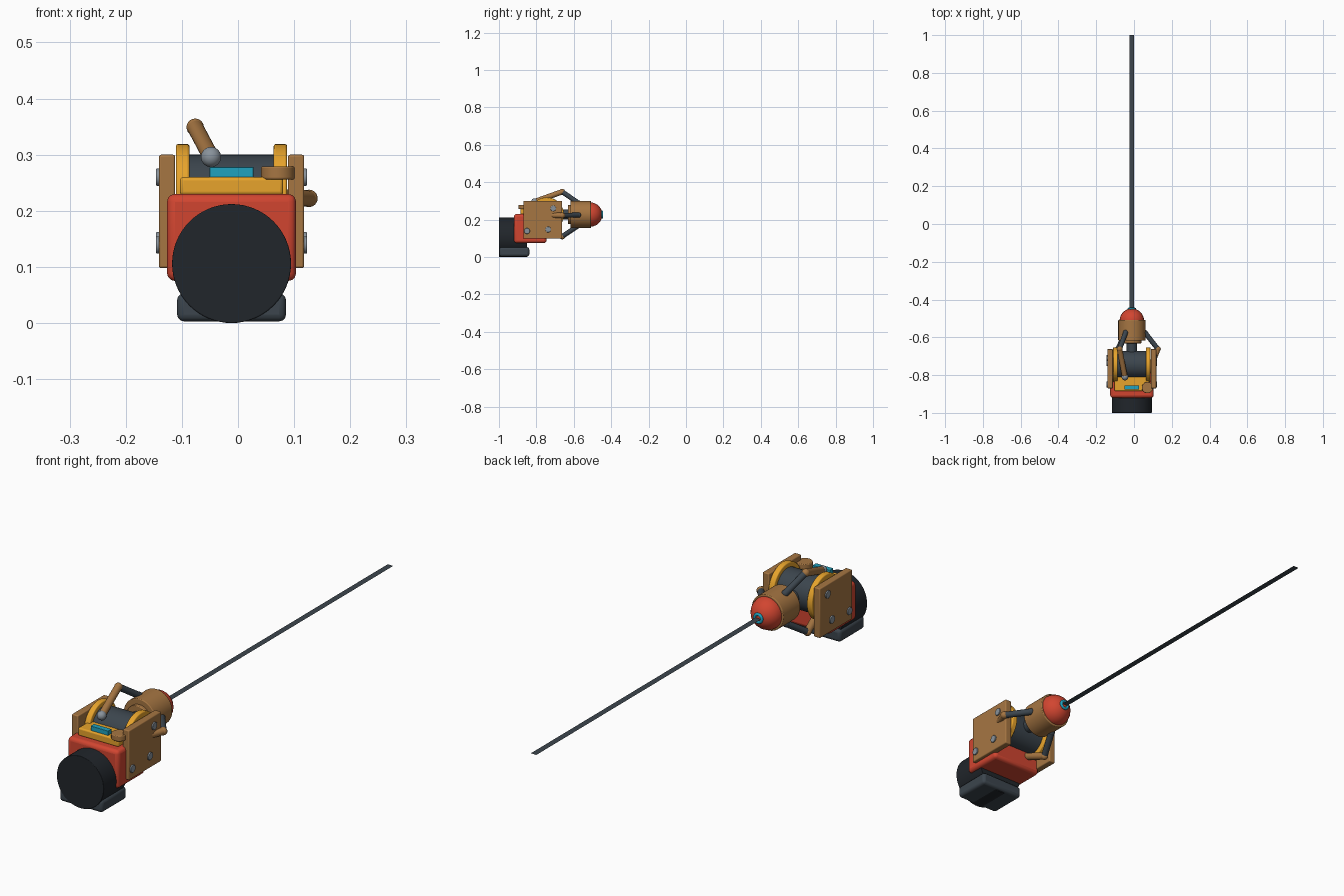
import bpy, math
from mathutils import Vector

if "Cube" in bpy.data.objects:
    bpy.data.objects.remove(bpy.data.objects["Cube"])

CX, AZ = -0.0115, 0.227   # centre line and barrel axis height


def mat(name, rgb):
    m = bpy.data.materials.new(name)
    m.diffuse_color = (*rgb, 1)
    m.use_nodes = True
    m.node_tree.nodes["Principled BSDF"].inputs["Base Color"].default_value = m.diffuse_color
    return m


RED = mat("red", (0.64, 0.06, 0.03))
BROWN = mat("brown", (0.38, 0.18, 0.055))
YELLOW = mat("yellow", (0.80, 0.37, 0.025))
DARK = mat("dark_grey", (0.045, 0.06, 0.075))
BLACK = mat("black", (0.015, 0.019, 0.024))
CYAN = mat("cyan", (0.015, 0.36, 0.52))
STEEL = mat("steel", (0.25, 0.29, 0.33))


def finish(o, name, m, bevel=0.0):
    o.name = name
    o.data.materials.append(m)
    if bevel:
        b = o.modifiers.new("bevel", "BEVEL")
        b.width, b.segments, b.limit_method = bevel, 3, "ANGLE"
    bpy.ops.object.shade_smooth_by_angle(angle=math.radians(40))
    return o


def box(name, m, lo, hi, bevel=0.005):
    lo, hi = Vector(lo), Vector(hi)
    bpy.ops.mesh.primitive_cube_add(size=1, location=(lo + hi) / 2)
    o = bpy.context.object
    o.scale = hi - lo
    bpy.ops.object.transform_apply(location=False, rotation=False, scale=True)
    return finish(o, name, m, bevel)


def rod(name, m, a, b, r, bevel=0.0, sides=32):
    a, b = Vector(a), Vector(b)
    bpy.ops.mesh.primitive_cylinder_add(vertices=sides, radius=r, depth=(b - a).length, location=(a + b) / 2)
    o = bpy.context.object
    o.rotation_euler = (b - a).to_track_quat("Z", "Y").to_euler()
    return finish(o, name, m, bevel)


def ball(name, m, p, r):
    bpy.ops.mesh.primitive_uv_sphere_add(segments=24, ring_count=12, radius=r, location=p)
    return finish(bpy.context.object, name, m)


# Rear motor, foot and housing
rod("motor_can", BLACK, (CX, -1.0, 0.106), (CX, -0.85, 0.106), 0.106, 0.002, 64)
box("foot", DARK, (CX - 0.097, -0.998, 0.003), (CX + 0.097, -0.838, 0.053), 0.012)
box("housing", RED, (CX - 0.115, -0.92, 0.075), (CX + 0.115, -0.745, 0.23), 0.014)

# Control deck with display and knob
box("deck", YELLOW, (CX - 0.092, -0.885, 0.228), (CX + 0.092, -0.785, 0.26), 0.006)
box("display", CYAN, (CX - 0.039, -0.877, 0.255), (CX + 0.039, -0.855, 0.278), 0.001)
rod("knob", BROWN, (0.071, -0.866, 0.256), (0.071, -0.866, 0.279), 0.03, 0.003)

# Drum with flanges and side plates
DY = -0.745
rod("drum", DARK, (CX - 0.09, DY, AZ), (CX + 0.09, DY, AZ), 0.073, 0, 48)
for s, side in ((-1, "left"), (1, "right")):
    rod(f"{side}_flange", YELLOW, (CX + s * 0.075, DY, AZ), (CX + s * 0.099, DY, AZ), 0.092, 0.004, 48)
    box(f"{side}_plate", BROWN, (CX + s * 0.115 - 0.0145, -0.87, 0.098), (CX + s * 0.115 + 0.0145, -0.662, 0.30), 0.004)
    for y, z in ((-0.85, 0.139), (-0.737, 0.147), (-0.71, 0.26)):
        rod(f"{side}_bolt", STEEL, (CX + s * 0.12, y, z), (CX + s * 0.1345, y, z), 0.0155, 0.002, 20)

# Neck, hub, nose and tip ring along the barrel axis
rod("neck", DARK, (CX, -0.70, AZ), (CX, -0.60, AZ), 0.027)
rod("collar", BROWN, (CX, -0.632, AZ), (CX, -0.61, AZ), 0.05, 0.003)
rod("hub", BROWN, (CX, -0.618, AZ), (CX, -0.508, AZ), 0.072, 0.003, 48)
nose = ball("nose", RED, (CX, -0.512, AZ), 0.065)
bpy.ops.mesh.primitive_torus_add(major_radius=0.016, minor_radius=0.006, location=(CX, -0.449, AZ),
                                 rotation=(math.pi / 2, 0, 0), major_segments=32, minor_segments=10)
finish(bpy.context.object, "tip_ring", CYAN)

# Long flat ribbon
bpy.ops.mesh.primitive_plane_add(size=1, location=(CX - 0.001, 0.275, AZ))
o = bpy.context.object
o.scale = (0.025, 1.45, 1)
finish(o, "ribbon", DARK)

# Three jointed arms around the axis
for i in range(3):
    a = math.radians(120 * i - 2)

    def at(r, y):
        return (CX + r * math.cos(a), y, AZ + r * math.sin(a))

    base, elbow, tip = at(0.078, -0.81), at(0.138, -0.662), at(0.07, -0.575)
    ball("arm_base_joint", STEEL, base, 0.018)
    rod("upper_arm", BROWN, base, elbow, 0.0145, 0, 24)
    ball("elbow", BROWN, elbow, 0.0155)
    rod("forearm", DARK, elbow, tip, 0.013, 0, 24)
    ball("arm_tip", DARK, tip, 0.014)
